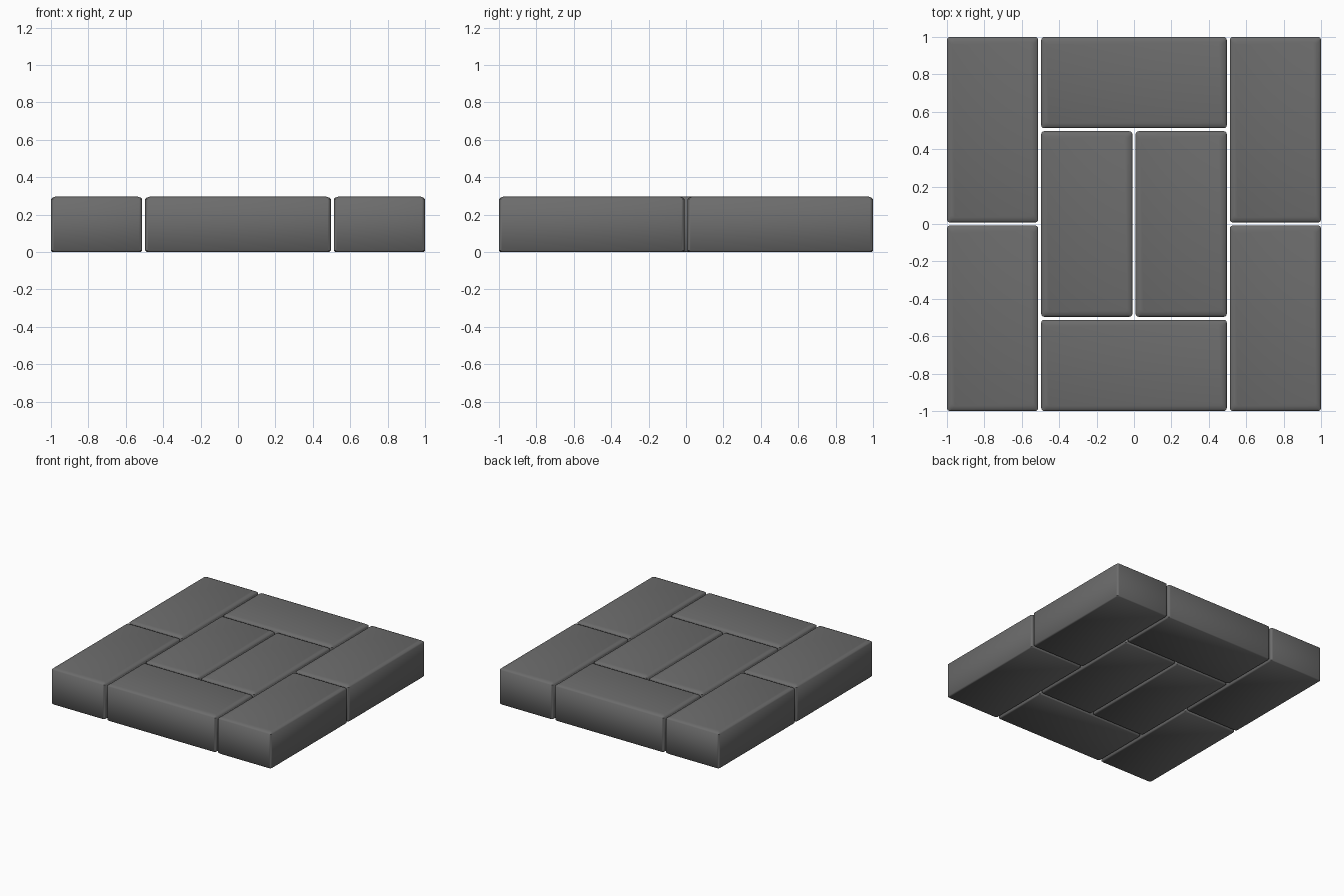
import bpy, bmesh, math

if "Cube" in bpy.data.objects:
    bpy.data.objects.remove(bpy.data.objects["Cube"])

GAP = 0.016                    # joint between pavers
W = (2 - 3 * GAP) / 4          # paver width
L = 2 * W + GAP                # paver length
H = 0.297                      # paver height
P = W + GAP                    # grid pitch

stone = bpy.data.materials.new("dark grey stone")
stone.diffuse_color = (0.15, 0.15, 0.15, 1)
stone.use_nodes = True
stone.node_tree.nodes["Principled BSDF"].inputs["Base Color"].default_value = stone.diffuse_color

# (inset, z) edge profile: small bottom bevel, straight side, sloped top bevel
PROFILE = [(0.007, 0), (0, 0.007), (0, 0.283), (0.009, 0.291), (0.027, H)]
RADIUS, SEGS = 0.016, 3


def ring(bm, sx, sy, inset, z):
    """Rounded rectangle loop of vertices."""
    verts = []
    corners = [(1, 1), (-1, 1), (-1, -1), (1, -1)]
    for i, (cx, cy) in enumerate(corners):
        for s in range(SEGS + 1):
            a = math.pi / 2 * (i + s / SEGS)
            x = cx * (sx / 2 - inset - RADIUS) + RADIUS * math.cos(a)
            y = cy * (sy / 2 - inset - RADIUS) + RADIUS * math.sin(a)
            verts.append(bm.verts.new((x, y, z)))
    return verts


def paver(name, col, row, along_x):
    """Paver whose lower left cell is (col, row) on the 4 x 4 grid."""
    sx, sy = (L, W) if along_x else (W, L)
    bm = bmesh.new()
    rings = [ring(bm, sx, sy, i, z) for i, z in PROFILE]
    n = len(rings[0])
    for a, b in zip(rings, rings[1:]):
        for k in range(n):
            bm.faces.new((a[k], a[(k + 1) % n], b[(k + 1) % n], b[k]))
    bm.faces.new(rings[0][::-1])
    bm.faces.new(rings[-1])
    mesh = bpy.data.meshes.new(name)
    bm.to_mesh(mesh)
    bm.free()
    mesh.materials.append(stone)
    ob = bpy.data.objects.new(name, mesh)
    ob.location = (-1 + col * P + sx / 2, -1 + row * P + sy / 2, 0)
    bpy.context.collection.objects.link(ob)
    bpy.ops.object.select_all(action='DESELECT')
    ob.select_set(True)
    bpy.context.view_layer.objects.active = ob
    bpy.ops.object.shade_smooth_by_angle(angle=math.radians(50))


# Side columns of lengthwise pavers
for side, col in (("left", 0), ("right", 3)):
    paver(side + "_front_paver", col, 0, False)
    paver(side + "_back_paver", col, 2, False)
# Crosswise pavers at front and back
paver("front_cross_paver", 1, 0, True)
paver("back_cross_paver", 1, 3, True)
# Centre pair
paver("centre_left_paver", 1, 1, False)
paver("centre_right_paver", 2, 1, False)
